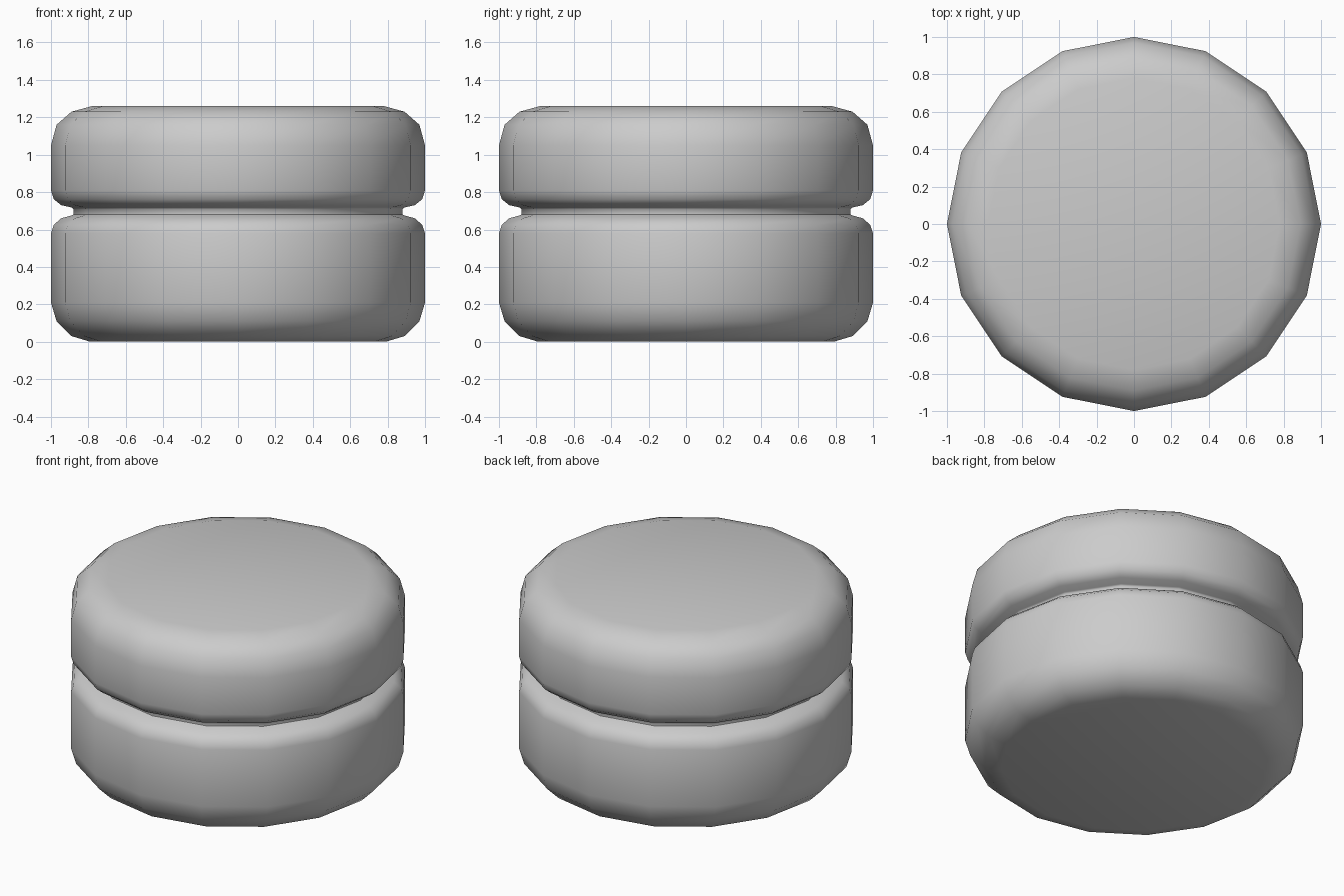
import bpy, bmesh, math

if "Cube" in bpy.data.objects:
    bpy.data.objects.remove(bpy.data.objects["Cube"])

SIDES = 16


def lathe(name, profile):
    """Spin an (r, z) profile round z, closing both ends with flat caps."""
    bm = bmesh.new()
    rings = []
    for r, z in profile:
        rings.append([bm.verts.new((r * math.cos(2 * math.pi * i / SIDES),
                                    r * math.sin(2 * math.pi * i / SIDES), z))
                      for i in range(SIDES)])
    for a, b in zip(rings, rings[1:]):
        for i in range(SIDES):
            j = (i + 1) % SIDES
            bm.faces.new((a[i], a[j], b[j], b[i]))
    bm.faces.new(rings[0][::-1])
    bm.faces.new(rings[-1])
    mesh = bpy.data.meshes.new(name)
    bm.to_mesh(mesh)
    bm.free()
    obj = bpy.data.objects.new(name, mesh)
    bpy.context.collection.objects.link(obj)
    bpy.context.view_layer.objects.active = obj
    obj.select_set(True)
    bpy.ops.object.shade_smooth_by_angle(angle=math.radians(60))
    obj.select_set(False)
    return obj


# One continuous body: rounded base, narrow groove, rounded lid
lathe("grooved_round_body", [
    (0.79, 0.0), (0.89, 0.03), (0.97, 0.11), (1.0, 0.21),
    (1.0, 0.58), (0.985, 0.625), (0.945, 0.66), (0.89, 0.675),
    (0.88, 0.68), (0.88, 0.71),
    (0.89, 0.718), (0.945, 0.73), (0.985, 0.762), (1.0, 0.81),
    (1.0, 1.05), (0.97, 1.16), (0.89, 1.23), (0.78, 1.26),
])
